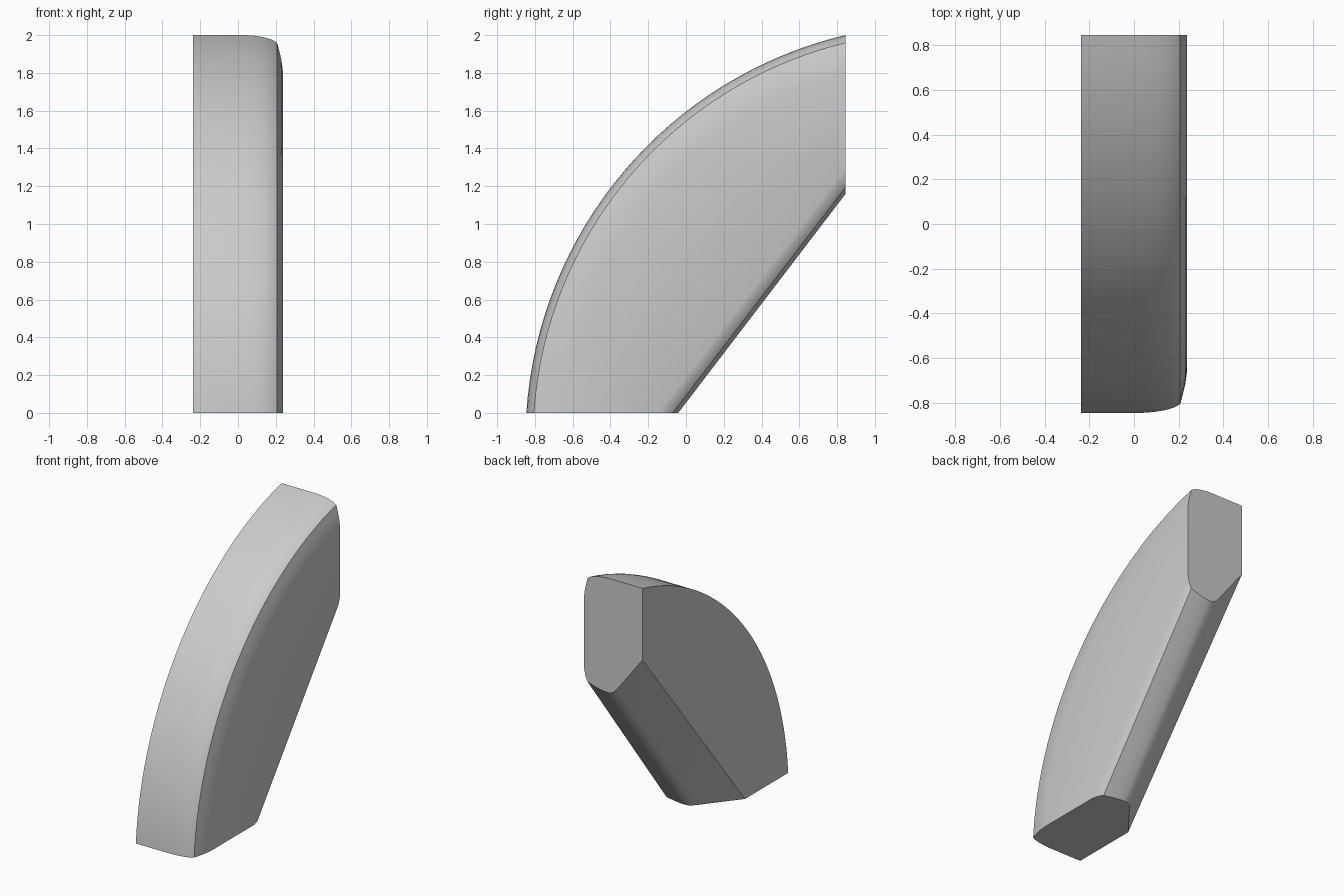
import bpy, bmesh, math

cube = bpy.data.objects.get("Cube")
if cube:
    bpy.data.objects.remove(cube, do_unlink=True)

# Rim arc centre and radius in the y-z plane
CY, CZ, R = 1.354, -0.144, 2.204
BACK = 0.845
STEPS = 32

# Curved rim: (x, inward offset) from the flat side to the outer side
RIM = [(-0.238, 0), (0.04, 0), (0.09, 0.004), (0.14, 0.012), (0.18, 0.024),
       (0.207, 0.04), (0.218, 0.08), (0.23, 0.13), (0.238, 0.19)]
# Straight lower edge: (x, y on the bottom face, z on the back face)
EDGE = [(0.238, -0.15, 1.30), (0.226, -0.10, 1.235), (0.207, -0.07, 1.195),
        (0.13, -0.052, 1.172), (0.06, -0.041, 1.16), (0.02, -0.043, 1.162),
        (-0.01, -0.06, 1.182), (-0.04, -0.095, 1.216), (-0.238, -0.345, 1.475)]


def rim_point(x, inset, t):
    """Point on an arc that starts on the bottom plane and ends on the back plane."""
    r = R - inset
    start = math.pi - math.asin(-CZ / r)
    end = math.acos((BACK - CY) / r)
    a = start + (end - start) * t
    return (x, CY + r * math.cos(a), CZ + r * math.sin(a))


def edge_point(x, y, z, t):
    return (x, y + (BACK - y) * t, z * t)


# Loft the cross-section from the bottom face to the back face
bm = bmesh.new()
rings = []
for i in range(STEPS + 1):
    t = i / STEPS
    pts = [rim_point(x, d, t) for x, d in RIM] + [edge_point(*e, t) for e in EDGE]
    rings.append([bm.verts.new(p) for p in pts])
for a, b in zip(rings, rings[1:]):
    for j in range(len(a)):
        k = (j + 1) % len(a)
        bm.faces.new((a[j], a[k], b[k], b[j]))
bm.faces.new(rings[0])
bm.faces.new(rings[-1])
bmesh.ops.recalc_face_normals(bm, faces=bm.faces[:])

mesh = bpy.data.meshes.new("curved_panel")
bm.to_mesh(mesh)
bm.free()
panel = bpy.data.objects.new("curved_panel", mesh)
bpy.context.collection.objects.link(panel)

# Plain grey
grey = bpy.data.materials.new("light_grey")
grey.use_nodes = True
colour = (0.6, 0.6, 0.6, 1)
grey.diffuse_color = colour
grey.node_tree.nodes["Principled BSDF"].inputs["Base Color"].default_value = colour
mesh.materials.append(grey)

# Smooth shading with sharp creases
bpy.ops.object.select_all(action="DESELECT")
panel.select_set(True)
bpy.context.view_layer.objects.active = panel
bpy.ops.object.shade_smooth_by_angle(angle=math.radians(30))
